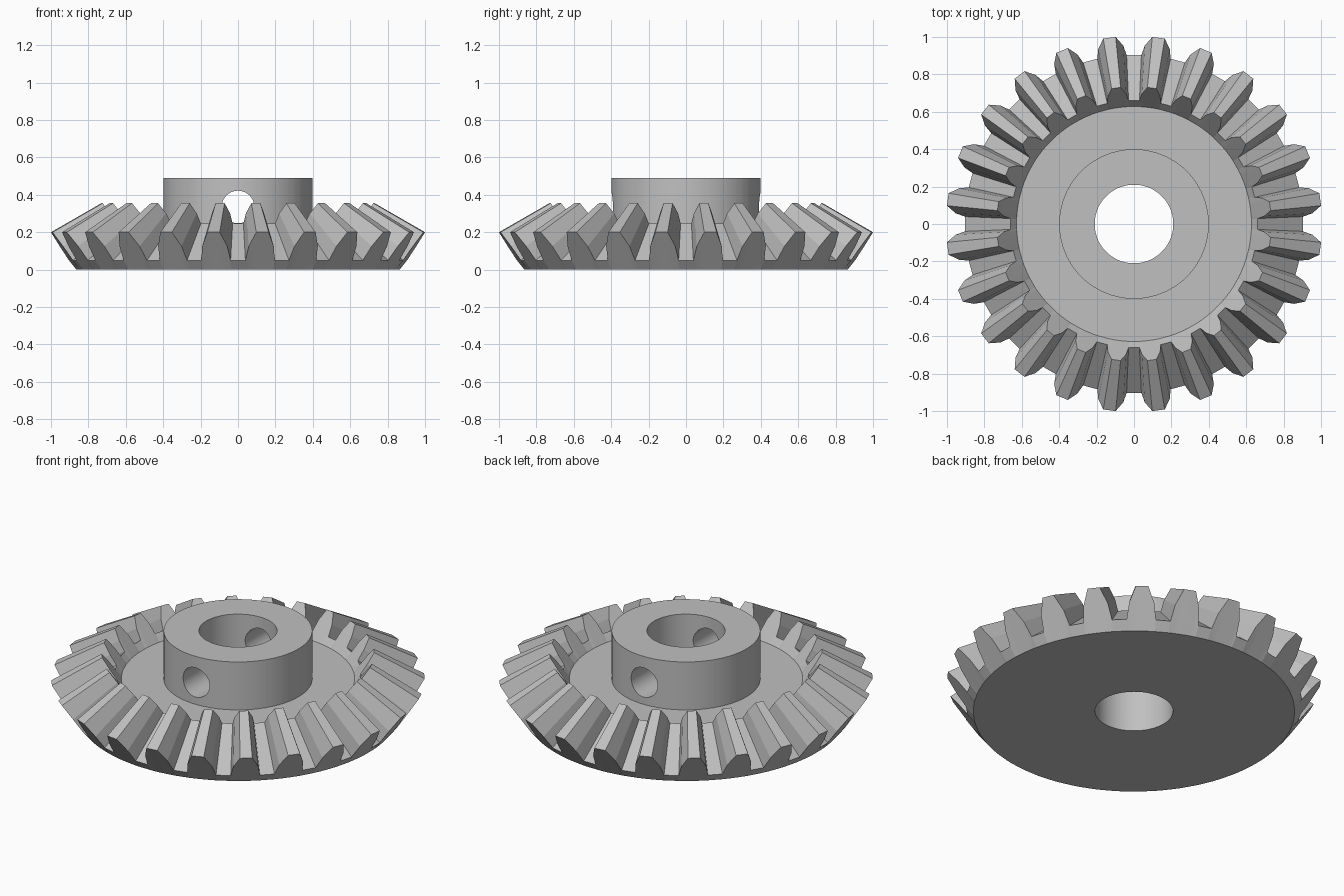
import bpy, bmesh
from math import radians, sin, cos, pi

cube = bpy.data.objects.get("Cube")
if cube:
    bpy.data.objects.remove(cube)

TEETH = 24
APEX_Z = 0.775       # common point of the tapering teeth
INNER = 0.73         # size of the inner tooth end relative to the outer end
ROOT, TIP = (0.905, 0.05), (1.005, 0.2)

# One tooth: (angle from its centre line, height fraction from root to tip)
half_tooth = [(5.0, 0.0), (4.05, 0.5), (1.9, 1.0)]
tooth = [(-a, h) for a, h in half_tooth] + [(a, h) for a, h in reversed(half_tooth)]
pitch = 360 / TEETH
around = [(radians((i + 0.5) * pitch + a), h) for i in range(TEETH) for a, h in tooth]


def ring(bm, radius, z):
    return [bm.verts.new((radius * cos(a), radius * sin(a), z)) for a, h in around]


def tooth_ring(bm, scale):
    verts = []
    for a, h in around:
        r = (ROOT[0] + h * (TIP[0] - ROOT[0])) * scale
        z = ROOT[1] + h * (TIP[1] - ROOT[1])
        z = APEX_Z + (z - APEX_Z) * scale
        verts.append(bm.verts.new((r * cos(a), r * sin(a), z)))
    return verts


# Gear body: closed chain of rings from the bore, over the teeth and hub, back to the bore
bm = bmesh.new()
rings = [
    ring(bm, 0.21, 0),        # bore, bottom
    ring(bm, 0.865, 0),       # base edge
    tooth_ring(bm, 1),        # outer tooth ends
    tooth_ring(bm, INNER),    # inner tooth ends
    ring(bm, 0.628, 0.205),   # web edge
    ring(bm, 0.4, 0.205),     # hub foot
    ring(bm, 0.4, 0.49),      # hub top
    ring(bm, 0.21, 0.49),     # bore, top
]
n = len(around)
for low, high in zip(rings, rings[1:] + rings[:1]):
    for i in range(n):
        j = (i + 1) % n
        bm.faces.new((low[i], low[j], high[j], high[i]))
bmesh.ops.recalc_face_normals(bm, faces=bm.faces)
mesh = bpy.data.meshes.new("bevel_gear")
bm.to_mesh(mesh)
bm.free()
gear = bpy.data.objects.new("bevel_gear", mesh)
bpy.context.collection.objects.link(gear)

# Plain grey metal
grey = bpy.data.materials.new("grey_metal")
grey.use_nodes = True
colour = (0.53, 0.53, 0.53, 1)
grey.diffuse_color = colour
grey.node_tree.nodes["Principled BSDF"].inputs["Base Color"].default_value = colour
mesh.materials.append(grey)

# Set screw hole drilled front to back through the hub
bpy.ops.mesh.primitive_cylinder_add(vertices=64, radius=0.087, depth=1.0,
                                    location=(0, 0, 0.335), rotation=(pi / 2, 0, 0))
drill = bpy.context.object
drill.name = "screw_hole_cutter"
drill.hide_render = True
drill.data.materials.append(grey)

cut = gear.modifiers.new("screw_hole", 'BOOLEAN')
cut.operation = 'DIFFERENCE'
cut.solver = 'EXACT'
cut.object = drill
bpy.ops.object.select_all(action='DESELECT')
gear.select_set(True)
bpy.context.view_layer.objects.active = gear
bpy.ops.object.modifier_apply(modifier=cut.name)
bpy.data.objects.remove(drill)

# Round hub and bore, crisp tooth facets
bpy.ops.object.shade_smooth_by_angle(angle=radians(8))
